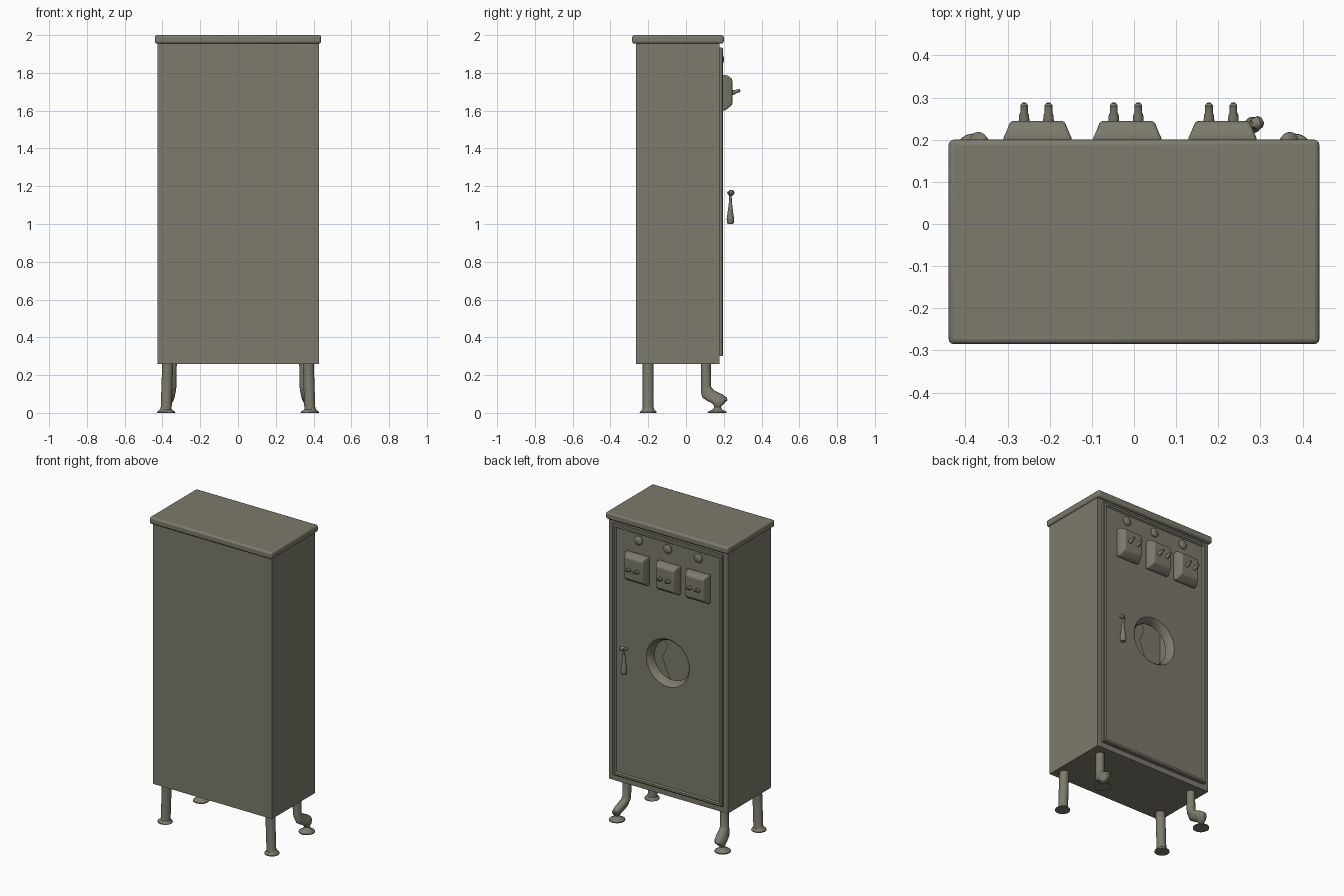
import bpy, bmesh, math
from mathutils import Vector

if "Cube" in bpy.data.objects:
    bpy.data.objects.remove(bpy.data.objects["Cube"])

paint = bpy.data.materials.new("grey_olive_paint")
paint.diffuse_color = (0.205, 0.195, 0.150, 1)
paint.use_nodes = True
paint.node_tree.nodes["Principled BSDF"].inputs["Base Color"].default_value = paint.diffuse_color


def finish(name, bm, bevel=0, smooth=True):
    bmesh.ops.recalc_face_normals(bm, faces=bm.faces[:])
    me = bpy.data.meshes.new(name)
    bm.to_mesh(me)
    bm.free()
    ob = bpy.data.objects.new(name, me)
    bpy.context.collection.objects.link(ob)
    me.materials.append(paint)
    if bevel:
        m = ob.modifiers.new("bevel", 'BEVEL')
        m.width, m.segments = bevel, 3
    if smooth:
        bpy.ops.object.select_all(action='DESELECT')
        ob.select_set(True)
        bpy.context.view_layer.objects.active = ob
        bpy.ops.object.shade_smooth_by_angle(angle=math.radians(35))
    return ob


def loft(name, rings, caps=True, bevel=0, smooth=True):
    """Skin a list of closed point rings."""
    bm = bmesh.new()
    vs = [[bm.verts.new(p) for p in r] for r in rings]
    for a, b in zip(vs, vs[1:]):
        n = len(a)
        for i in range(n):
            bm.faces.new((a[i], a[(i + 1) % n], b[(i + 1) % n], b[i]))
    if caps:
        bm.faces.new(vs[0])
        bm.faces.new(vs[-1])
    return finish(name, bm, bevel, smooth)


def ellipse_z(x, y, z, rx, ry, n=20):
    return [(x + rx * math.cos(i * math.tau / n), y + ry * math.sin(i * math.tau / n), z) for i in range(n)]


def rod(name, a, b, radii, n=14):
    """Round profile spread along a straight line, radii = (fraction, radius)."""
    a, b = Vector(a), Vector(b)
    q = (b - a).to_track_quat('Z', 'Y')
    return loft(name, [[a.lerp(b, t) + q @ Vector(p) for p in ellipse_z(0, 0, 0, r, r, n)] for t, r in radii])


def box(name, x0, x1, y0, y1, z0, z1, bevel=0, open_back=0):
    bm = bmesh.new()
    bmesh.ops.create_cube(bm, size=1)
    for v in bm.verts:
        v.co = (x1 if v.co.x > 0 else x0, y1 if v.co.y > 0 else y0, z1 if v.co.z > 0 else z0)
    if open_back:
        f = max(bm.faces, key=lambda f: f.calc_center_median().y)
        bmesh.ops.inset_individual(bm, faces=[f], thickness=open_back)
        bmesh.ops.delete(bm, geom=[f], context='FACES')
    return finish(name, bm, bevel)


# Hollow cabinet and lid
box("cabinet_body", -0.425, 0.43, -0.265, 0.177, 0.26, 1.96, open_back=0.05)
box("cabinet_lid", -0.44, 0.44, -0.285, 0.2, 1.955, 2.0, bevel=0.012)

# Door: raised rim, sunken panel and round opening, all around the hole centre
HZ, HW, LO, HI = 1.13, 0.395, 0.30, 1.935
angles = [i * math.tau / 40 for i in range(40)]
angles += [math.atan2(z - HZ, x) % math.tau for x in (-HW, HW) for z in (LO, HI)]
angles.sort()


def door_rect(inset, y):
    pts = []
    for a in angles:
        c, s = math.cos(a), math.sin(a)
        tx = HW / abs(c) if abs(c) > 1e-6 else 99
        tz = ((HI - HZ) if s > 0 else (HZ - LO)) / abs(s) if abs(s) > 1e-6 else 99
        t = min(tx, tz)
        mid, half = (LO + HI) / 2, (HI - LO) / 2
        pts.append((c * t * (HW - inset) / HW, y, mid + (HZ + s * t - mid) * (half - inset) / half))
    return pts


def door_circle(r, y):
    return [(r * math.cos(a), y, HZ + r * math.sin(a)) for a in angles]


loft("door", [door_rect(0, 0.172), door_rect(0, 0.190), door_rect(0.005, 0.195), door_rect(0.018, 0.195),
              door_rect(0.024, 0.186), door_circle(0.155, 0.186), door_circle(0.146, 0.178),
              door_circle(0.134, 0.155), door_circle(0.130, 0.135)], caps=False)

# Broken pane left in the opening
bm = bmesh.new()
arc = [math.radians(-85 + 10 * i) for i in range(16)]
shard = [(0.132 * math.cos(a), 0.138, HZ + 0.132 * math.sin(a)) for a in arc]
shard += [(x, 0.138, HZ + z) for x, z in ((0.035, 0.08), (0.07, 0.0), (0.035, -0.09))]
bm.faces.new([bm.verts.new(p) for p in shard])
finish("broken_pane", bm, smooth=False)

# Switch boxes with two pegs each, and an indicator lamp above each
for i, (x, lx) in enumerate(((-0.229, -0.22), (-0.016, 0.0), (0.21, 0.21))):
    rings = []
    for y, hw, z0, z1 in ((0.183, 0.081, 1.60, 1.785), (0.204, 0.081, 1.60, 1.79),
                          (0.222, 0.073, 1.612, 1.785), (0.245, 0.064, 1.632, 1.768)):
        rings.append([(x - hw, y, z0), (x + hw, y, z0), (x + hw, y, z1), (x - hw, y, z1)])
    loft(f"switch_box_{i}", rings, bevel=0.008)
    for j, dx in enumerate((-0.032, 0.026)):
        rod(f"switch_peg_{i}_{j}", (x + dx, 0.238, 1.693), (x + dx, 0.287, 1.708),
            ((0, 0.013), (0.4, 0.012), (0.55, 0.009), (0.9, 0.009), (1, 0.005)))
    rod(f"indicator_lamp_{i}", (lx, 0.18, 1.87), (lx, 0.20, 1.87),
        ((0, 0.03), (0.5, 0.029), (0.8, 0.022), (1, 0.010)), 18)

# Door handle: tear-drop grip hanging from a short cross pin
rod("handle_grip", (0.282, 0.235, 1.00), (0.282, 0.235, 1.18),
    ((0, 0.014), (0.04, 0.019), (0.15, 0.020), (0.35, 0.015), (0.6, 0.009), (0.8, 0.007),
     (0.86, 0.010), (0.95, 0.010), (1, 0.004)))
rod("handle_pin", (0.262, 0.225, 1.165), (0.306, 0.246, 1.165),
    ((0, 0.008), (0.4, 0.008), (0.5, 0.015), (0.85, 0.015), (1, 0.007)))

# Legs: straight at the rear, bent pipe under the door
for side, s in (("left", -1), ("right", 1)):
    loft(f"straight_leg_{side}", [ellipse_z(s * x, -0.2, z, r, r) for x, z, r in (
        (0.384, 0, 0.045), (0.384, 0.006, 0.044), (0.382, 0.018, 0.031), (0.380, 0.03, 0.029), (0.372, 0.265, 0.029))])
    loft(f"bent_leg_{side}", [ellipse_z(s * x, y, z, rx, ry) for x, y, z, rx, ry in (
        (0.38, 0.165, 0, 0.048, 0.05), (0.38, 0.165, 0.006, 0.047, 0.049), (0.38, 0.166, 0.018, 0.025, 0.026),
        (0.379, 0.168, 0.032, 0.015, 0.017), (0.376, 0.172, 0.048, 0.024, 0.030), (0.370, 0.165, 0.065, 0.029, 0.054),
        (0.365, 0.152, 0.08, 0.029, 0.065), (0.360, 0.135, 0.10, 0.028, 0.054), (0.355, 0.113, 0.12, 0.027, 0.034),
        (0.352, 0.106, 0.14, 0.026, 0.026), (0.350, 0.105, 0.265, 0.026, 0.026))])
